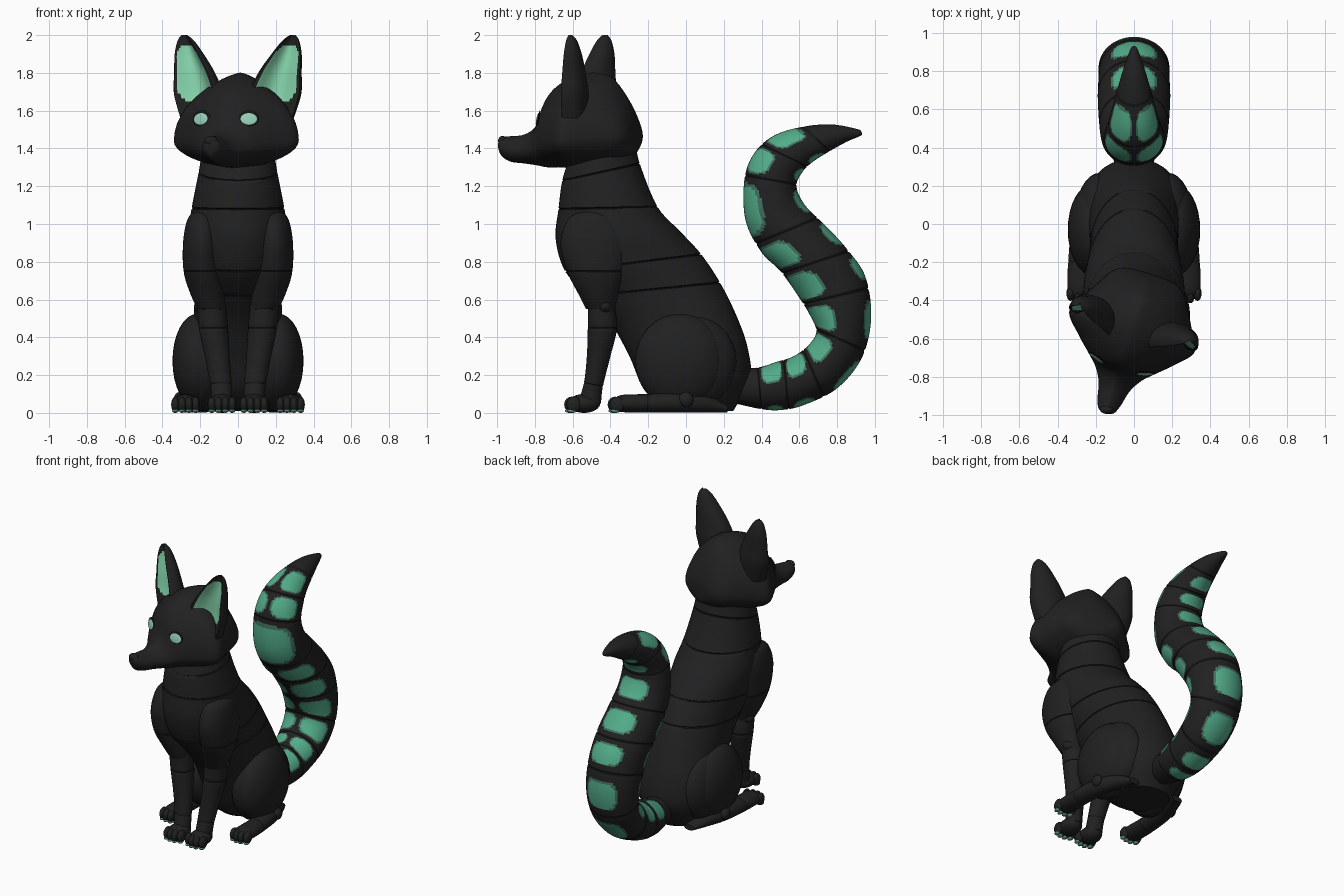
import bpy, bmesh, math
from mathutils import Vector, Matrix
from mathutils.bvhtree import BVHTree

if "Cube" in bpy.data.objects:
    bpy.data.objects.remove(bpy.data.objects["Cube"])


def material(name, rgb):
    m = bpy.data.materials.new(name)
    m.diffuse_color = (*rgb, 1)
    m.use_nodes = True
    m.node_tree.nodes["Principled BSDF"].inputs["Base Color"].default_value = m.diffuse_color
    return m


SHELL = material("charcoal_shell", (0.015, 0.015, 0.016))
SEAM = material("black_seam", (0.008, 0.008, 0.008))
MINT = material("mint_ear", (0.25, 0.70, 0.43))
JADE = material("jade_tail", (0.085, 0.41, 0.25))
DULL = material("dull_jade_rim", (0.055, 0.17, 0.115))
EYE = material("pale_eye", (0.30, 0.62, 0.48))
PAD = material("sage_pad", (0.12, 0.30, 0.22))


def finish(name, bm, mats):
    bmesh.ops.recalc_face_normals(bm, faces=bm.faces)
    me = bpy.data.meshes.new(name)
    bm.to_mesh(me)
    bm.free()
    for m in mats:
        me.materials.append(m)
    me.shade_smooth()
    me.set_sharp_from_angle(angle=math.radians(40))
    ob = bpy.data.objects.new(name, me)
    bpy.context.collection.objects.link(ob)
    return ob


def spline(st, u):
    """Catmull-Rom through the stations."""
    i = min(int(u), len(st) - 2)
    f = u - i
    p = [st[max(0, min(len(st) - 1, i + d))] for d in (-1, 0, 1, 2)]
    return [0.5 * (2 * b + (c - a) * f + (2 * a - 5 * b + 4 * c - d) * f * f
                   + (3 * b - a - 3 * c + d) * f ** 3) for a, b, c, d in zip(*p)]


def loft(name, st, mats=(SHELL, SEAM), rule=None, grooves=(), sub=6, n=48,
         pinch=1.0, cup=False, M=Matrix(), side=1, gap=0.035, shrink=0.97):
    """Station: centre x, half width, point A (y, z), point B (y, z), widest fraction A to B."""
    st = [tuple(s) + ((0.5,) if len(s) == 6 else ()) for s in st]
    us = {round(i / sub, 4) for i in range((len(st) - 1) * sub + 1)}
    for g in grooves:
        us = {u for u in us if abs(u - g) > gap} | {g - gap, g, g + gap}
    us = sorted(us)
    bm = bmesh.new()
    rings = []
    for u in us:
        cx, w, ya, za, yb, zb, k = spline(st, u)
        w = max(w, 0.003)
        a, b = Vector((cx * side, ya, za)), Vector((cx * side, yb, zb))
        c = a.lerp(b, k)
        s = shrink if u in grooves else 1.0
        ring = []
        for j in range(n):
            t = 2 * math.pi * j / n
            co, si = math.cos(t), math.sin(t)
            if co >= 0:
                p = (b - c) * co
            else:
                h = -co
                p = (a - c) * (2.2 * h * (1 - h) - 0.3 * h * h if cup else h)
            p.x += w * math.copysign(abs(si) ** pinch, si)
            ring.append(bm.verts.new(M @ (c + p * s)))
        rings.append(ring)
    for i in range(len(rings) - 1):
        u = (us[i] + us[i + 1]) / 2
        for j in range(n):
            f = bm.faces.new((rings[i][j], rings[i][(j + 1) % n],
                              rings[i + 1][(j + 1) % n], rings[i + 1][j]))
            ang = 360 * (j + 0.5) / n
            if any(abs(u - g) < gap for g in grooves):
                f.material_index = 1
            elif rule:
                f.material_index = rule(u, min(ang, 360 - ang))
    bm.faces.new(rings[0])
    bm.faces.new(rings[-1])
    return finish(name, bm, mats)


def ball(name, loc, scale, mat=SHELL, rot=Matrix(), seg=32):
    bm = bmesh.new()
    M = Matrix.Translation(loc) @ rot @ Matrix.Diagonal((*scale, 1))
    bmesh.ops.create_uvsphere(bm, u_segments=seg, v_segments=seg // 2, radius=1, matrix=M)
    return finish(name, bm, [mat])


# Body from neck to rump
loft("body", [
    (0, .19, -.62, 1.34, -.265, 1.43), (0, .208, -.655, 1.23, -.245, 1.32),
    (0, .245, -.675, 1.08, -.15, 1.09), (0, .265, -.69, .92, -.03, .96),
    (0, .25, -.64, .75, .08, .84), (0, .23, -.52, .62, .18, .69, .55),
    (0, .235, -.40, .48, .265, .52, .6), (0, .25, -.30, .30, .325, .35, .65),
    (0, .23, -.22, .12, .34, .18, .65), (0, .17, -.1, .02, .25, .01, .6)],
    grooves=(1, 2, 4, 5), gap=0.03, shrink=0.975)

# Tail with rounded jade windows: a pair in front and one behind on each segment
CUTS = (1, 2.4, 3.6, 5.2, 6.7, 7.9, 9.3, 11.1, 12.4, 14)


def tail_rule(u, a):
    for g, h in zip(CUTS, CUTS[1:]):
        if g < u < h:
            f = abs((u - g) / (h - g) - 0.5)
            wide = g == 9.3                      # one big window at the front bend
            mid, half = (0, 68) if wide else (43, 36)
            front = (f / .39) ** 4 + (abs(a - mid) / half) ** 4
            back = (f / .32) ** 4 + ((180 - a) / 38) ** 4
            d = min(front, back)
            return 2 if d < .6 else 3 if d < 1 else 0
    return 0


loft("tail", [
    (0, .09, .26, .05, .28, .24), (0, .12, .40, .02, .38, .24),
    (0, .14, .50, .015, .48, .27), (0, .15, .62, .04, .57, .30),
    (0, .165, .80, .13, .65, .36), (0, .175, .93, .29, .69, .43),
    (0, .185, .98, .50, .66, .51), (0, .185, .95, .72, .60, .61),
    (0, .19, .85, .87, .50, .75), (0, .185, .73, 1.0, .40, .85),
    (0, .175, .63, 1.1, .315, 1.02), (0, .16, .585, 1.2, .31, 1.24),
    (0, .145, .62, 1.28, .365, 1.38), (0, .12, .68, 1.335, .47, 1.47),
    (0, .09, .76, 1.385, .62, 1.515), (0, .055, .85, 1.435, .77, 1.527),
    (0, .02, .92, 1.465, .905, 1.503), (0, .005, .932, 1.475, .93, 1.487)],
    mats=(SHELL, SEAM, JADE, DULL), rule=tail_rule, grooves=CUTS, sub=14, n=72, gap=0.06)

# Head, turned to one side
TURN = Matrix.Translation((0.01, -0.5, 0)) @ Matrix.Rotation(math.radians(-18), 4, 'Z')
head = loft("head", [(0, w, y, lo, y, hi, k) for y, w, lo, hi, k in (
    (-.515, .02, 1.405, 1.435, .5), (-.50, .045, 1.36, 1.46, .5),
    (-.45, .065, 1.33, 1.465, .45), (-.37, .085, 1.32, 1.475, .42),
    (-.30, .125, 1.31, 1.53, .4), (-.245, .18, 1.30, 1.67, .35),
    (-.17, .26, 1.30, 1.745, .3), (-.07, .345, 1.29, 1.79, .3),
    (.03, .30, 1.29, 1.80, .32), (.12, .25, 1.30, 1.77, .35),
    (.20, .20, 1.33, 1.66, .4), (.24, .14, 1.38, 1.55, .5), (.25, .05, 1.42, 1.5, .5))],
    pinch=1.5, M=TURN)
ball("nose", TURN @ Vector((0, -.495, 1.44)), (.035, .024, .026))
bvh = BVHTree.FromPolygons([v.co for v in head.data.vertices],
                           [p.vertices[:] for p in head.data.polygons])
AHEAD = TURN.to_3x3() @ Vector((0, -1, 0))


def on_head(name, x, y, z, scale, lift, mat):
    """Thin plate on the face, tipped towards the front."""
    loc, normal, _, _ = bvh.find_nearest(TURN @ Vector((x, y, z)))
    normal = (normal * 1.4 + AHEAD).normalized()
    rot = normal.to_track_quat('Z', 'Y').to_matrix().to_4x4()
    ball(name, loc + normal * lift, scale, mat, rot)


for s, tag in ((1, "left"), (-1, "right")):
    # Eyes with dark lids
    on_head(tag + "_eyelid", s * .125, -.24, 1.555, (.055, .042, .005), .004, SEAM)
    on_head(tag + "_eye", s * .125, -.24, 1.55, (.044, .032, .005), .008, EYE)

    # Cupped ears with mint lining, opened outwards
    hinge = Vector((s * .22, -.02, 0))
    EAR = (TURN @ Matrix.Translation(hinge + Vector((0, -.025, 0)))
           @ Matrix.Rotation(math.radians(15 * s), 4, 'Z') @ Matrix.Translation(-hinge))
    loft(tag + "_ear", [(x, w, -.02 - d, z, -.02 + d, z) for z, x, w, d in (
        (1.56, .19, .12, .09), (1.69, .212, .138, .095), (1.80, .237, .115, .08),
        (1.90, .272, .08, .062), (1.97, .294, .045, .038), (2.0, .304, .015, .014))],
        mats=(SHELL, SEAM, MINT), cup=True, M=EAR, side=s, sub=10,
        rule=lambda u, a: 2 if a > 124 + 24 * ((u - 2.1) / 1.5) ** 4 and .7 < u < 3.6 else 0)

    # Front leg: shoulder, elbow, shin
    loft(tag + "_shoulder", [
        (.175, .04, -.53, 1.075, -.42, 1.075), (.185, .08, -.62, 1.03, -.35, 1.03),
        (.19, .10, -.665, .90, -.295, .92), (.185, .103, -.63, .75, -.32, .75),
        (.16, .09, -.57, .63, -.36, .62), (.14, .07, -.53, .55, -.38, .54)],
        grooves=(3,), side=s, gap=.02)
    ball(tag + "_elbow", (s * .145, -.43, .565), (.088, .047, .047))
    loft(tag + "_shin", [
        (.14, .075, -.52, .58, -.38, .57), (.13, .077, -.52, .45, -.365, .45),
        (.11, .066, -.525, .30, -.40, .30), (.09, .057, -.54, .16, -.44, .14),
        (.085, .055, -.57, .06, -.45, .05)], grooves=(1, 3), side=s)

    # Hind leg: haunch, thigh, foot, ankle
    ball(tag + "_haunch", (s * .18, .0, .27), (.135, .268, .262))
    ball(tag + "_thigh", (s * .215, -.03, .275), (.132, .24, .25))
    loft(tag + "_hind_foot", [
        (.28, .05, -.385, .012, -.385, .07), (.28, .068, -.34, .004, -.34, .095),
        (.28, .065, -.2, .002, -.2, .10), (.265, .06, -.02, .002, -.02, .11),
        (.22, .055, .12, .002, .12, .09), (.18, .04, .22, .002, .22, .04)],
        grooves=(2,), side=s)
    ball(tag + "_ankle", (s * .31, .0, .07), (.03, .04, .04))

    # Paws with toes and sage pads
    ball(tag + "_front_paw", (s * .085, -.54, .05), (.07, .085, .05))
    for part, cx, y in (("front", .085, -.605), ("hind", .278, -.375)):
        for i in range(4):
            off = (i - 1.5) * .036
            ty = y + .012 * (abs(i - 1.5) > 1)
            ball(f"{tag}_{part}_toe_{i + 1}", (s * cx + off, ty, .044), (.022, .04, .042), seg=16)
            ball(f"{tag}_{part}_pad_{i + 1}", (s * cx + off, ty - .01, .011),
                 (.017, .026, .011), PAD, seg=16)
